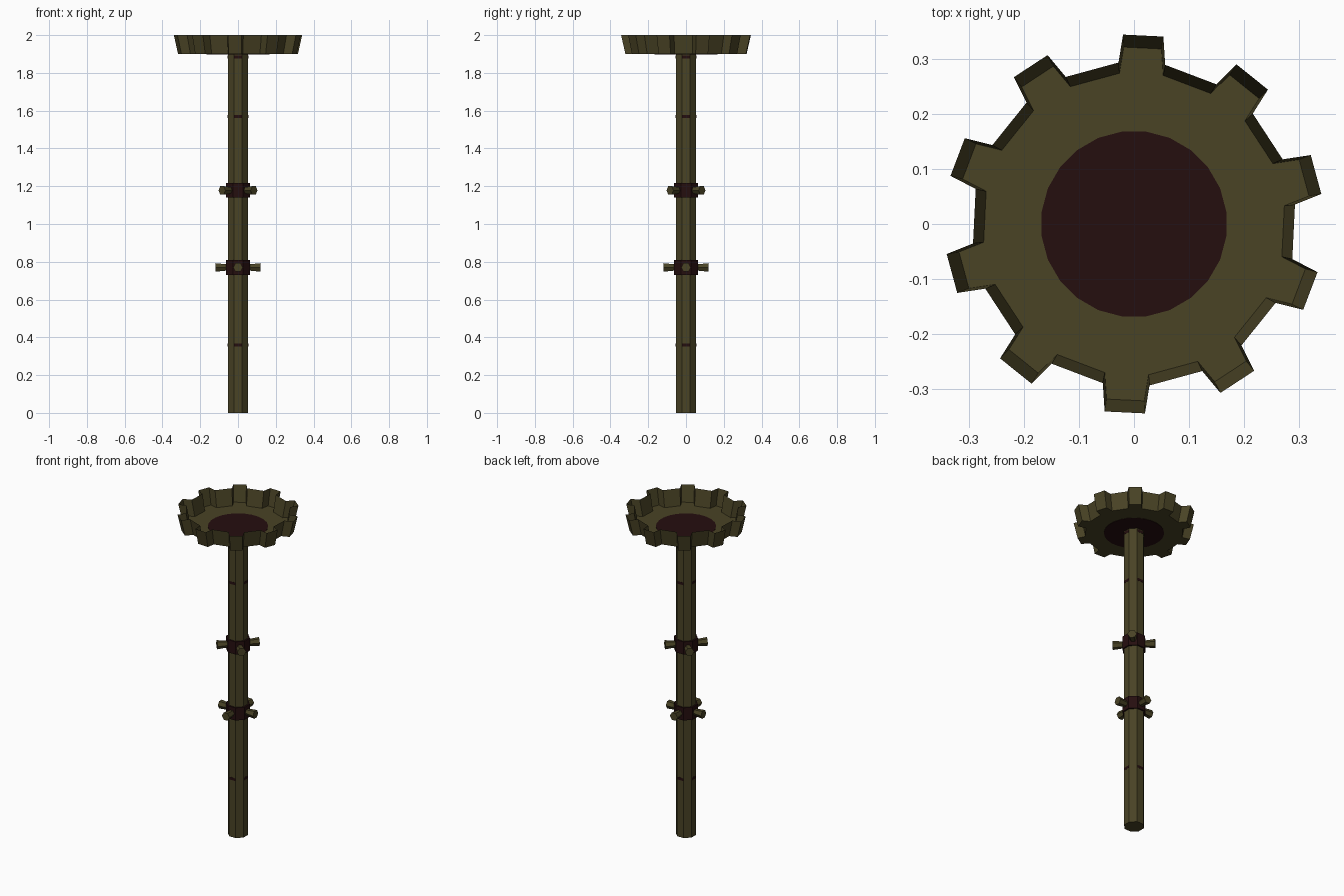
import bpy, bmesh, math
from mathutils import Matrix, Vector

if "Cube" in bpy.data.objects:
    bpy.data.objects.remove(bpy.data.objects["Cube"])


def material(name, rgb):
    m = bpy.data.materials.new(name)
    m.diffuse_color = (*rgb, 1)
    m.use_nodes = True
    m.node_tree.nodes["Principled BSDF"].inputs["Base Color"].default_value = m.diffuse_color
    return m


OLIVE = material("olive", (0.067, 0.056, 0.0185))
MAROON = material("dark_maroon", (0.0185, 0.0044, 0.0046))


def finish(bm, name, mat):
    me = bpy.data.meshes.new(name)
    bm.to_mesh(me)
    bm.free()
    me.materials.append(mat)
    ob = bpy.data.objects.new(name, me)
    bpy.context.collection.objects.link(ob)
    return ob


def prism(name, mat, sides, r1, r2, depth, matrix):
    bm = bmesh.new()
    bmesh.ops.create_cone(bm, cap_ends=True, segments=sides, radius1=r1,
                          radius2=r2, depth=depth, matrix=matrix)
    return finish(bm, name, mat)


def upright(z, turn=math.pi / 8):
    return Matrix.Translation((0, 0, z)) @ Matrix.Rotation(turn, 4, 'Z')


# octagonal pole
prism("pole", OLIVE, 8, 0.0585, 0.0585, 1.9, upright(0.95))

# collars with four flared pegs each
for label, z, turn in (("lower", 0.77, 0), ("upper", 1.178, math.pi / 4)):
    prism(label + "_collar", MAROON, 8, 0.068, 0.068, 0.078, upright(z))
    for i in range(4):
        a = turn + i * math.pi / 2
        d = Vector((math.cos(a), math.sin(a), 0))
        m = (Matrix.Translation(d * 0.085 + Vector((0, 0, z)))
             @ Matrix.Rotation(a, 4, 'Z') @ Matrix.Rotation(math.pi / 2, 4, 'Y'))
        prism(f"{label}_peg_{i}", OLIVE, 6, 0.018, 0.026, 0.07, m)

# thin dark marks on the four main pole faces
for n, z in enumerate((0.36, 1.57, 1.885)):
    for i in range(4):
        bm = bmesh.new()
        m = (Matrix.Rotation(i * math.pi / 2, 4, 'Z')
             @ Matrix.Translation((0.054, 0, z))
             @ Matrix.Diagonal((0.002, 0.04, 0.016, 1)))
        bmesh.ops.create_cube(bm, size=1, matrix=m)
        finish(bm, f"pole_mark_{n}_{i}", MAROON)

# toothed dish: flat floor with flaring open rim
outline = []
for i in range(10):
    c = math.radians(87.2 + 36 * i)
    for off, r in ((-8.3, 0.294), (-6.1, 0.344), (6.1, 0.344), (8.3, 0.294)):
        a = c + math.radians(off)
        outline.append((r * math.cos(a), r * math.sin(a)))
bm = bmesh.new()
low = [bm.verts.new((x * 0.934, y * 0.934, 1.9)) for x, y in outline]
high = [bm.verts.new((x, y, 2.0)) for x, y in outline]
bm.faces.new(low[::-1])
for i in range(len(low)):
    j = (i + 1) % len(low)
    bm.faces.new((low[i], low[j], high[j], high[i]))
finish(bm, "toothed_dish", OLIVE)

# dark disc in the middle of the floor, seen from both sides
prism("floor_disc", MAROON, 24, 0.169, 0.169, 0.004, upright(1.9))
